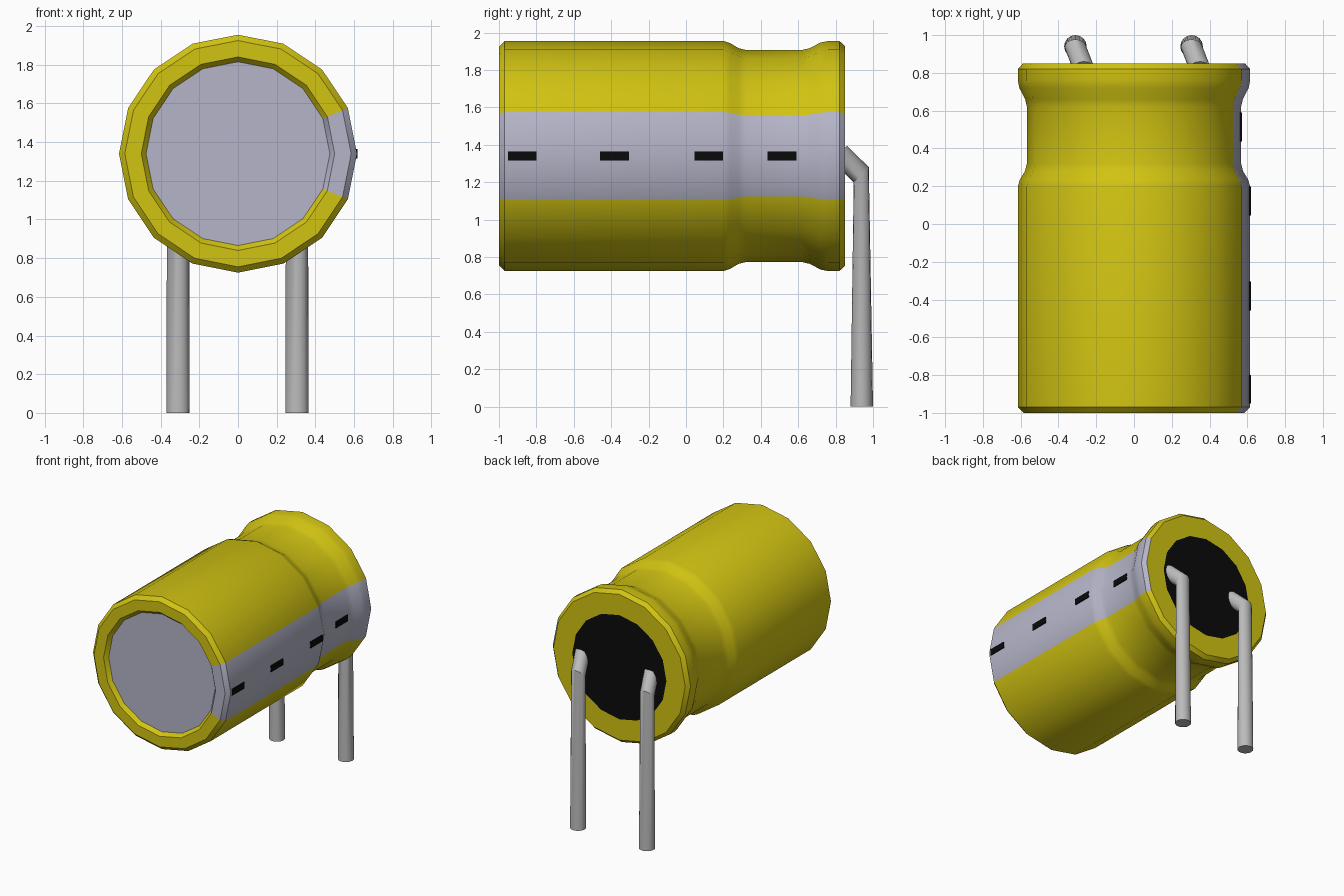
import bpy, bmesh, math
from mathutils import Vector

cube = bpy.data.objects.get("Cube")
if cube:
    bpy.data.objects.remove(cube)

SIDES = 16
AXIS_Z = 1.34


def material(name, rgb, rough=0.6):
    m = bpy.data.materials.new(name)
    m.use_nodes = True
    m.diffuse_color = (*rgb, 1)
    bsdf = m.node_tree.nodes["Principled BSDF"]
    bsdf.inputs["Base Color"].default_value = (*rgb, 1)
    bsdf.inputs["Roughness"].default_value = rough
    return m


yellow = material("yellow sleeve", (0.64, 0.55, 0.006))
pale = material("pale lavender grey", (0.46, 0.46, 0.58))
black = material("black", (0.003, 0.003, 0.003))
metal = material("lead grey", (0.50, 0.50, 0.50))


def finish(name, bm, mats, smooth=True):
    bmesh.ops.recalc_face_normals(bm, faces=bm.faces)
    mesh = bpy.data.meshes.new(name)
    bm.to_mesh(mesh)
    bm.free()
    for m in mats:
        mesh.materials.append(m)
    ob = bpy.data.objects.new(name, mesh)
    bpy.context.collection.objects.link(ob)
    if smooth:
        bpy.ops.object.select_all(action='DESELECT')
        bpy.context.view_layer.objects.active = ob
        ob.select_set(True)
        bpy.ops.object.shade_smooth_by_angle(angle=math.radians(32))
    return ob


def bridge(bm, a, b):
    n = len(a)
    return [bm.faces.new((a[i], a[(i + 1) % n], b[(i + 1) % n], b[i])) for i in range(n)]


# Can: (y, radius) profile turned about the y axis, from front recess to back seal
profile = [(-0.97, 0.475), (-1.0, 0.50), (-1.0, 0.585), (-0.97, 0.615),
           (0.20, 0.615), (0.235, 0.604), (0.28, 0.577), (0.32, 0.567),
           (0.62, 0.567), (0.66, 0.576), (0.72, 0.607), (0.76, 0.615),
           (0.82, 0.615), (0.85, 0.588), (0.85, 0.42)]
bm = bmesh.new()
rings = []
for y, r in profile:
    angles = [2 * math.pi * i / SIDES for i in range(SIDES)]
    rings.append([bm.verts.new((r * math.cos(a), y, AXIS_Z + r * math.sin(a))) for a in angles])
for k in range(len(rings) - 1):
    for i, face in enumerate(bridge(bm, rings[k], rings[k + 1])):
        # Pale stripe on the left side, stopping short of the back ring
        if i in (0, SIDES - 1) and k < len(rings) - 2:
            face.material_index = 1
bm.faces.new(rings[0]).material_index = 1
bm.faces.new(rings[-1]).material_index = 2
finish("capacitor_can", bm, [yellow, pale, black])

# Dashes along the stripe
for n, (y, x) in enumerate([(-0.875, 0.6135), (-0.382, 0.6135), (0.122, 0.6135), (0.513, 0.566)]):
    bm = bmesh.new()
    bmesh.ops.create_cube(bm, size=1)
    bmesh.ops.scale(bm, vec=(0.0095, 0.153, 0.05), verts=bm.verts)
    bmesh.ops.translate(bm, vec=(x, y, AXIS_Z), verts=bm.verts)
    finish(f"stripe_dash_{n + 1}", bm, [black], smooth=False)

# Bent leads: each ring is (x offset, y, z, radius, tilt about x)
lead_rings = [(0.0, 0.94, 0.0, 0.06, 0),
              (0.0, 0.937, 1.24, 0.057, math.radians(45)),
              (0.045, 0.82, 1.355, 0.057, math.radians(45))]
for side, x0 in (("left", 0.305), ("right", -0.31)):
    bm = bmesh.new()
    rings = []
    for dx, y, z, r, tilt in lead_rings:
        ring = []
        for i in range(SIDES):
            a = 2 * math.pi * i / SIDES
            u, v = r * math.cos(a), r * math.sin(a)
            p = Vector((x0 + dx + u, y + v * math.cos(tilt), z + v * math.sin(tilt)))
            ring.append(bm.verts.new(p))
        rings.append(ring)
    for a, b in zip(rings, rings[1:]):
        bridge(bm, a, b)
    bm.faces.new(rings[0])
    bm.faces.new(rings[-1])
    finish(f"{side}_lead", bm, [metal])
